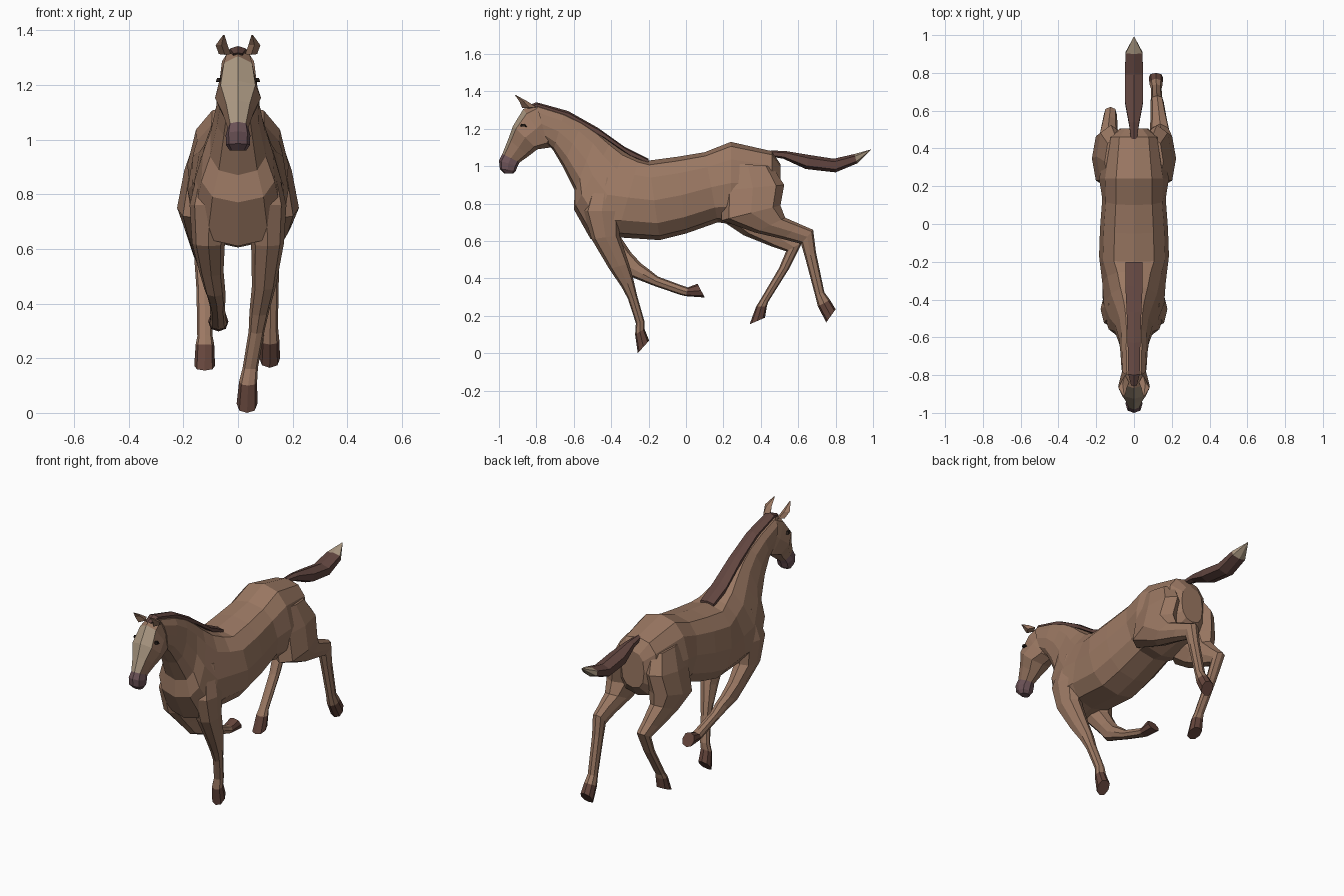
import bpy, bmesh, math
from mathutils import Vector


def material(name, rgb):
    m = bpy.data.materials.new(name)
    m.diffuse_color = (*rgb, 1)
    return m


COAT = material("coat", (0.33, 0.19, 0.125))
HAIR = material("dark_hair", (0.12, 0.06, 0.05))
SKIN = material("muzzle_skin", (0.15, 0.085, 0.095))
CREAM = material("cream", (0.40, 0.31, 0.22))
HOOF = material("hoof", (0.13, 0.06, 0.045))
EYE = material("eye", (0.02, 0.013, 0.01))


def soft(v, p):
    return math.copysign(abs(v) ** p, v)


def loft(name, rings, sides=8, mats=(COAT,), pick=None, power=0.85, mirror=False):
    """Each ring: y, z of one edge; y, z of the opposite edge; x centre; half width; taper."""
    bm = bmesh.new()
    loops = []
    for y1, z1, y2, z2, x, w, *taper in rings:
        t = taper[0] if taper else 0
        mid = Vector((x, (y1 + y2) / 2, (z1 + z2) / 2))
        u = Vector((0, (y1 - y2) / 2, (z1 - z2) / 2))
        loop = []
        for i in range(sides):
            a = math.pi / 2 + 2 * math.pi * i / sides
            s, c = soft(math.sin(a), power), soft(math.cos(a), power)
            loop.append(bm.verts.new(mid + u * s + Vector((c * w * (1 - t * s), 0, 0))))
        loops.append(loop)
    for r in range(len(loops) - 1):
        for i in range(sides):
            j = (i + 1) % sides
            f = bm.faces.new((loops[r][i], loops[r][j], loops[r + 1][j], loops[r + 1][i]))
            f.material_index = pick(r, i) if pick else 0
    bm.faces.new(loops[0])
    end = bm.faces.new(loops[-1])
    end.material_index = pick(len(loops) - 2, sides // 2) if pick else 0
    bmesh.ops.recalc_face_normals(bm, faces=bm.faces)
    me = bpy.data.meshes.new(name)
    bm.to_mesh(me)
    bm.free()
    for m in mats:
        me.materials.append(m)
    ob = bpy.data.objects.new(name, me)
    bpy.context.collection.objects.link(ob)
    if mirror:
        ob.modifiers.new("mirror", 'MIRROR')
    return ob


# Body and neck, rump to poll
loft("body", [
    (0.505, 1.01, 0.505, 0.79, 0, 0.075),
    (0.46, 1.08, 0.46, 0.73, 0, 0.135),
    (0.24, 1.13, 0.24, 0.69, 0, 0.185, 0.12),
    (0.10, 1.075, 0.17, 0.70, 0, 0.168),
    (-0.05, 1.05, 0.00, 0.64, 0, 0.18),
    (-0.20, 1.03, -0.14, 0.605, 0, 0.185),
    (-0.25, 1.045, -0.37, 0.62, 0, 0.168, 0.1),
    (-0.33, 1.085, -0.51, 0.61, 0, 0.16, 0.25),
    (-0.40, 1.135, -0.60, 0.77, 0, 0.128, 0.3),
    (-0.47, 1.19, -0.595, 0.87, 0, 0.10, 0.25),
    (-0.55, 1.24, -0.66, 1.00, 0, 0.08, 0.15),
    (-0.65, 1.285, -0.71, 1.085, 0, 0.072),
    (-0.80, 1.33, -0.74, 1.12, 0, 0.066),
], sides=12, power=0.8)

# Head with pale blaze and dark muzzle
loft("head", [
    (-0.80, 1.335, -0.70, 1.16, 0, 0.055),
    (-0.87, 1.305, -0.725, 1.10, 0, 0.068),
    (-0.925, 1.215, -0.795, 1.09, 0, 0.084),
    (-0.95, 1.145, -0.84, 1.055, 0, 0.058),
    (-0.982, 1.065, -0.89, 1.02, 0, 0.038),
    (-1.00, 1.03, -0.90, 1.00, 0, 0.045),
    (-0.995, 0.985, -0.91, 0.975, 0, 0.044),
    (-0.97, 0.96, -0.925, 0.96, 0, 0.03),
], mats=(COAT, CREAM, SKIN),
    pick=lambda r, i: 2 if r > 3 else 1 if r > 0 and i in (0, 7) else 0, power=0.8)

# Ears and eyes
loft("ears", [
    (-0.875, 1.31, -0.80, 1.315, 0.048, 0.022),
    (-0.89, 1.345, -0.845, 1.345, 0.06, 0.022),
    (-0.916, 1.382, -0.912, 1.382, 0.052, 0.003),
], sides=4, mirror=True)
loft("eyes", [
    (-0.885, 1.213, -0.85, 1.21, 0.068, 0.014),
    (-0.882, 1.226, -0.86, 1.224, 0.068, 0.010),
], sides=6, mats=(EYE,), mirror=True)

# Mane along the crest
loft("mane", [
    (-0.86, 1.318, -0.83, 1.30, 0, 0.018),
    (-0.80, 1.342, -0.78, 1.30, 0, 0.034),
    (-0.63, 1.295, -0.605, 1.235, 0, 0.038),
    (-0.47, 1.205, -0.43, 1.14, 0, 0.044),
    (-0.33, 1.105, -0.29, 1.045, 0, 0.052),
    (-0.20, 1.04, -0.20, 1.01, 0, 0.05),
], sides=6, mats=(HAIR,))

# Tail with pale tip
loft("tail", [
    (0.45, 1.085, 0.46, 1.05, 0, 0.018),
    (0.54, 1.08, 0.52, 1.04, 0, 0.03),
    (0.66, 1.06, 0.64, 0.985, 0, 0.055),
    (0.79, 1.04, 0.80, 0.967, 0, 0.055),
    (0.90, 1.065, 0.915, 1.015, 0, 0.05),
    (0.99, 1.09, 0.988, 1.086, 0, 0.003),
], sides=6, mats=(HAIR, CREAM), pick=lambda r, i: int(r == 4))


def leg(name, s, upper, lower):
    rings = [(a, b, c, d, s * x, w) for a, b, c, d, x, w in upper + lower]
    last = len(rings) - 2
    loft(name, rings, mats=(COAT, HOOF), pick=lambda r, i: int(r == last))


# Front legs: shared shoulder, planted right leg, folded left leg
shoulder = [
    (-0.49, 0.95, -0.36, 0.93, 0.085, 0.05),
    (-0.55, 0.76, -0.35, 0.76, 0.105, 0.072),
    (-0.505, 0.61, -0.355, 0.63, 0.108, 0.06),
]
leg("front_leg_right", 1, shoulder, [
    (-0.41, 0.45, -0.305, 0.48, 0.095, 0.044),
    (-0.345, 0.355, -0.28, 0.39, 0.078, 0.036),
    (-0.31, 0.29, -0.262, 0.31, 0.068, 0.029),
    (-0.268, 0.16, -0.222, 0.17, 0.045, 0.028),
    (-0.272, 0.10, -0.222, 0.13, 0.037, 0.033),
    (-0.258, 0.0, -0.197, 0.068, 0.033, 0.038),
])
leg("front_leg_left", -1, shoulder, [
    (-0.40, 0.50, -0.295, 0.54, 0.098, 0.045),
    (-0.335, 0.425, -0.24, 0.48, 0.085, 0.038),
    (-0.26, 0.395, -0.20, 0.45, 0.078, 0.033),
    (-0.17, 0.36, -0.15, 0.41, 0.075, 0.027),
    (-0.03, 0.312, -0.015, 0.36, 0.072, 0.029),
    (0.0, 0.305, 0.01, 0.352, 0.072, 0.032),
    (0.10, 0.298, 0.062, 0.372, 0.072, 0.037),
])

# Hind legs: shared haunch, right leg stretched back, left leg bent under
haunch = [
    (0.20, 1.02, 0.46, 1.00, 0.095, 0.06),
    (0.19, 0.87, 0.525, 0.90, 0.122, 0.075),
    (0.19, 0.71, 0.505, 0.79, 0.14, 0.083),
]
leg("hind_leg_right", 1, haunch, [
    (0.37, 0.645, 0.53, 0.725, 0.138, 0.058),
    (0.52, 0.61, 0.61, 0.69, 0.13, 0.042),
    (0.615, 0.585, 0.68, 0.66, 0.122, 0.035),
    (0.637, 0.51, 0.695, 0.54, 0.12, 0.03),
    (0.69, 0.31, 0.74, 0.325, 0.118, 0.028),
    (0.705, 0.25, 0.77, 0.285, 0.117, 0.034),
    (0.75, 0.165, 0.80, 0.235, 0.116, 0.038),
])
leg("hind_leg_left", -1, haunch, [
    (0.31, 0.63, 0.50, 0.72, 0.138, 0.058),
    (0.46, 0.57, 0.57, 0.64, 0.13, 0.043),
    (0.535, 0.545, 0.62, 0.59, 0.125, 0.035),
    (0.497, 0.455, 0.55, 0.45, 0.122, 0.03),
    (0.397, 0.285, 0.44, 0.275, 0.121, 0.028),
    (0.375, 0.25, 0.432, 0.25, 0.121, 0.034),
    (0.34, 0.155, 0.422, 0.19, 0.122, 0.038),
])
